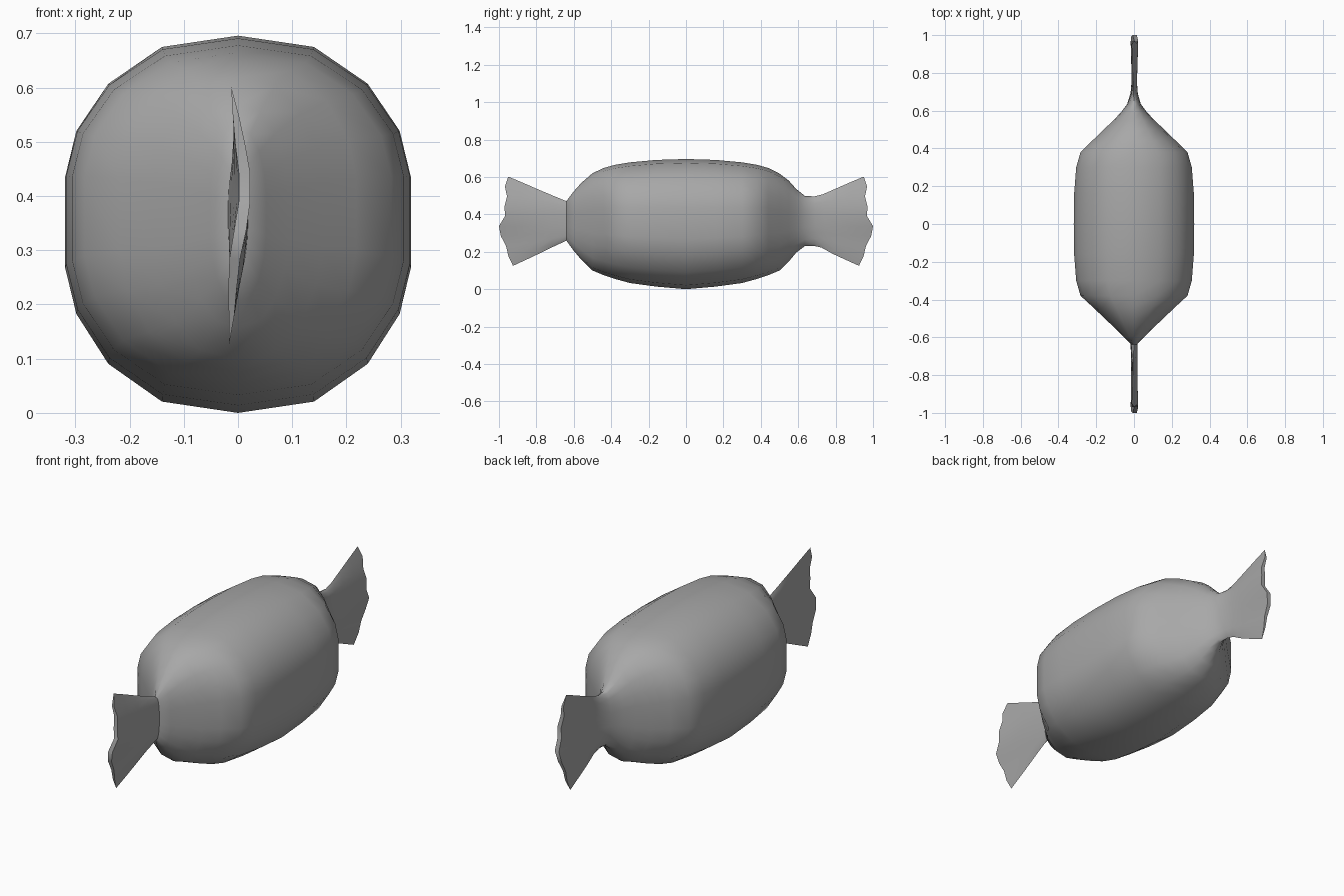
import bpy, bmesh

if "Cube" in bpy.data.objects:
    bpy.data.objects.remove(bpy.data.objects["Cube"])

# Half cross-section of the 18-sided body, top to bottom: (width, height) factors
HALF = [(0, 1), (.44, .94), (.75, .745), (.935, .495), (1, .25),
        (1, -.23), (.935, -.475), (.75, -.74), (.44, -.94), (0, -1)]
# Scalloped outer edge of the wrapper ends and their sideways ripple, top to bottom
EDGE = [.95, .968, .957, .97, .968, 1.0, .99, .962, .95, .925]
RIPPLE = [-.014, -.004, .004, .012, .012, .004, -.006, -.010, -.012, -.018]
THICK = [.002, .008, .013, .015, .015, .016, .014, .011, .007, .002]

# Mid grey wrapper
grey = bpy.data.materials.new("wrapper_grey")
grey.diffuse_color = (.39, .39, .39, 1)
grey.use_nodes = True
grey.node_tree.nodes["Principled BSDF"].inputs["Base Color"].default_value = grey.diffuse_color


def body_ring(y, w, top, bottom):
    mid, half = (top + bottom) / 2, (top - bottom) / 2
    pts = [(w * a, y, mid + half * b) for a, b in HALF]
    return pts + [(-x, y, z) for x, y, z in pts[-2:0:-1]]


def fin_ring(s, w, top, bottom, neck, side):
    mid, half = (top + bottom) / 2, (top - bottom) / 2
    right, left = [], []
    for k, (a, b) in enumerate(HALF):
        u = b * (1 - s) + (1 - 2 * k / 9) * s
        y = side * (neck + s * (EDGE[k] - neck))
        z = mid + half * u
        t = w * a * (1 - s) + THICK[k] * s * .7
        c = RIPPLE[k] * s
        right.append((c + t, y, z))
        left.append((c - t, y, z))
    return right + left[-2:0:-1]


def loft(name, rings):
    bm = bmesh.new()
    loops = [[bm.verts.new(p) for p in r] for r in rings]
    n = len(loops[0])
    for a, b in zip(loops, loops[1:]):
        for i in range(n):
            j = (i + 1) % n
            bm.faces.new((a[i], a[j], b[j], b[i]))
    # Close both ends with strips across the flat section
    for r in (loops[0], loops[-1]):
        for i in range(n // 2):
            quad = [r[i], r[i + 1], r[(n - i - 1) % n], r[(n - i) % n]]
            quad = list(dict.fromkeys(quad))
            bm.faces.new(quad)
    bmesh.ops.recalc_face_normals(bm, faces=bm.faces)
    me = bpy.data.meshes.new(name)
    bm.to_mesh(me)
    bm.free()
    me.materials.append(grey)
    ob = bpy.data.objects.new(name, me)
    bpy.context.collection.objects.link(ob)
    bpy.context.view_layer.objects.active = ob
    ob.select_set(True)
    bpy.ops.object.shade_smooth_by_angle(angle=1.05)
    ob.select_set(False)
    return ob


# Sweet body, front to back: (y, half width, top, bottom)
BODY = [(-.64, .014, .47, .26), (-.60, .052, .523, .205), (-.56, .092, .568, .158),
        (-.50, .155, .62, .10), (-.44, .218, .648, .075), (-.38, .283, .665, .055),
        (-.30, .306, .678, .033), (-.16, .317, .691, .014), (0, .319, .696, .0),
        (.16, .317, .691, .014), (.30, .306, .678, .033), (.38, .283, .665, .055),
        (.44, .222, .648, .075), (.50, .160, .618, .10), (.55, .108, .58, .148),
        (.59, .070, .535, .196), (.635, .036, .499, .23)]
rings = [body_ring(*r) for r in BODY]

# Back wrapper end flows smoothly out of the body, thinning at the rim
BACK = [(.15, .020, .496, .232), (.3, .014, .508, .222), (.5, .012, .535, .19),
        (.75, .012, .569, .157), (1, .012, .602, .125)]
rings += [fin_ring(*r, .64, 1) for r in BACK]
loft("sweet_body_and_back_twist", rings)

# Front wrapper end is a separate flat fan
FRONT = [(0, .018, .47, .26), (.25, .018, .502, .227), (.5, .015, .535, .192),
         (.75, .012, .569, .158), (1, .012, .602, .125)]
loft("front_twist", [fin_ring(*r, .638, -1) for r in FRONT])
